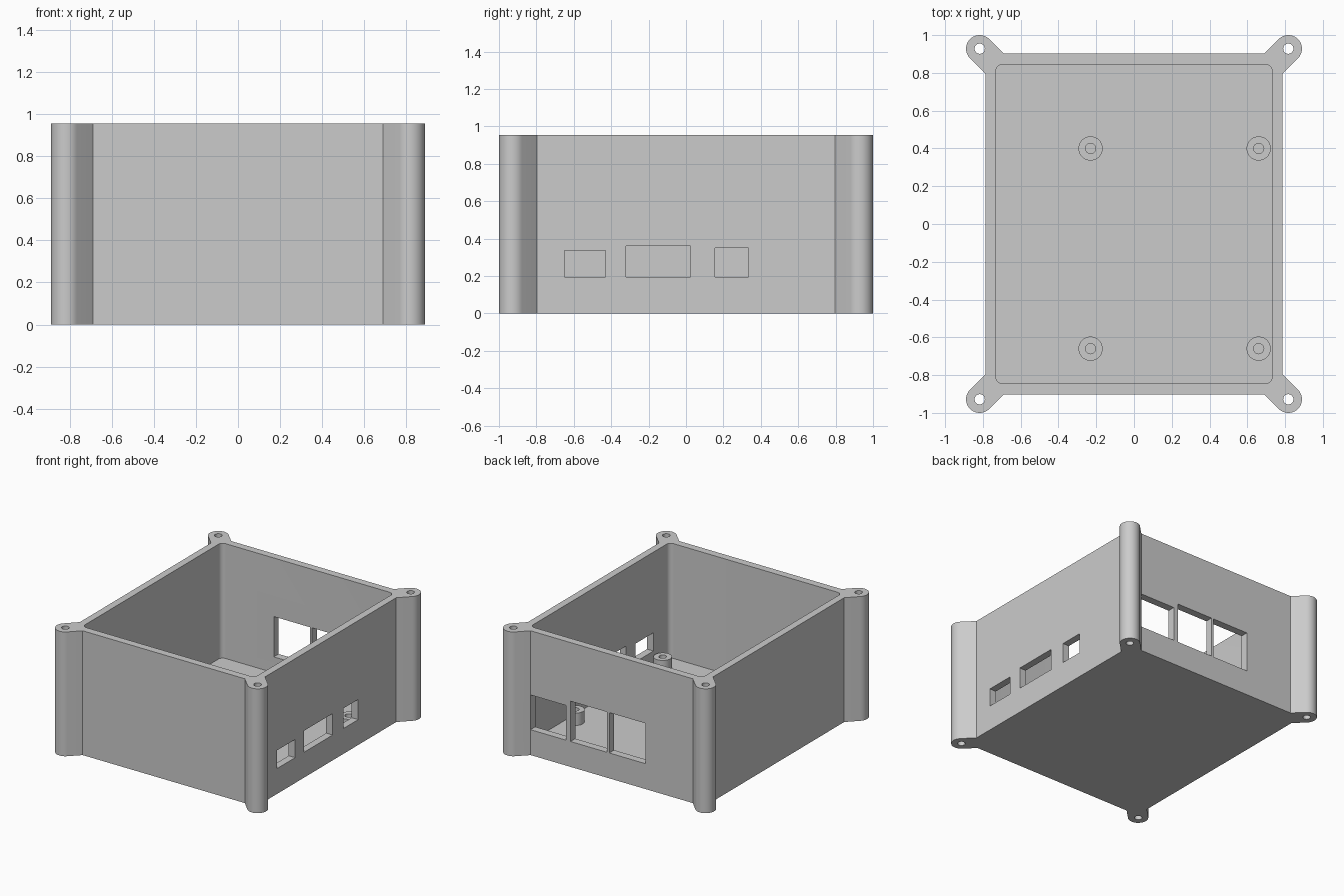
import bpy
import bmesh
from math import sin, cos, pi, radians, sqrt

old = bpy.data.objects.get("Cube")
if old:
    bpy.data.objects.remove(old, do_unlink=True)

# Main sizes
HALF_X, HALF_Y, HEIGHT = 0.787, 0.902, 0.955
WALL, FLOOR = 0.055, 0.073
LUG_X, LUG_Y, LUG_R, HOLE_R = 0.817, 0.928, 0.072, 0.027
STANDOFF_R, STANDOFF_TOP = 0.064, 0.168

grey = bpy.data.materials.new("light_grey")
grey.use_nodes = True
grey.diffuse_color = (0.6, 0.6, 0.6, 1)
grey.node_tree.nodes["Principled BSDF"].inputs["Base Color"].default_value = grey.diffuse_color


def arc(cx, cy, r, start, end, steps):
    angles = [radians(start + (end - start) * i / steps) for i in range(steps + 1)]
    return [(cx + r * cos(a), cy + r * sin(a)) for a in angles]


def circle(cx, cy, r, steps=40):
    return arc(cx, cy, r, 0, 360, steps)[:-1]


def four_corners(points):
    """Mirror the +x +y corner points into a full counter-clockwise outline."""
    outline = []
    for sx, sy in ((1, 1), (-1, 1), (-1, -1), (1, -1)):
        corner = [(sx * x, sy * y) for x, y in points]
        outline += corner if sx * sy > 0 else corner[::-1]
    return outline


def prism(name, outline, z0, z1):
    bm = bmesh.new()
    face = bm.faces.new([bm.verts.new((x, y, z0)) for x, y in outline])
    top = bmesh.ops.extrude_face_region(bm, geom=[face])["geom"]
    bmesh.ops.translate(bm, vec=(0, 0, z1 - z0),
                        verts=[v for v in top if isinstance(v, bmesh.types.BMVert)])
    bmesh.ops.recalc_face_normals(bm, faces=bm.faces)
    mesh = bpy.data.meshes.new(name)
    bm.to_mesh(mesh)
    bm.free()
    mesh.materials.append(grey)
    obj = bpy.data.objects.new(name, mesh)
    bpy.context.collection.objects.link(obj)
    return obj


def block(name, x0, x1, y0, y1, z0, z1):
    return prism(name, [(x0, y0), (x1, y0), (x1, y1), (x0, y1)], z0, z1)


def select(obj):
    bpy.ops.object.select_all(action="DESELECT")
    obj.select_set(True)
    bpy.context.view_layer.objects.active = obj


def cut(obj, cutter):
    select(obj)
    mod = obj.modifiers.new("cut", "BOOLEAN")
    mod.operation, mod.solver, mod.object = "DIFFERENCE", "EXACT", cutter
    bpy.ops.object.modifier_apply(modifier=mod.name)
    bpy.data.objects.remove(cutter, do_unlink=True)


def smooth(obj):
    select(obj)
    bpy.ops.object.shade_smooth_by_angle(angle=radians(30))


# Case body: rectangle with a diagonal screw lug at each corner
tangent = LUG_R / sqrt(2)
side_root = (HALF_X, LUG_Y - tangent - (LUG_X + tangent - HALF_X))
end_root = (LUG_X - tangent - (LUG_Y + tangent - HALF_Y), HALF_Y)
lug = [side_root] + arc(LUG_X, LUG_Y, LUG_R, -45, 135, 24) + [end_root]
body = prism("case_body", four_corners(lug), 0, HEIGHT)

# Cavity with rounded vertical corners
round_r = 0.036
in_x, in_y = HALF_X - WALL, HALF_Y - WALL - 0.003
cavity = four_corners(arc(in_x - round_r, in_y - round_r, round_r, 0, 90, 8))
cut(body, prism("cavity_cutter", cavity, FLOOR, HEIGHT + 0.1))

# Screw holes through the lugs
for sx in (-1, 1):
    for sy in (-1, 1):
        cut(body, prism("hole_cutter", circle(sx * LUG_X, sy * LUG_Y, HOLE_R),
                        -0.1, HEIGHT + 0.1))

# Small openings in the +x wall: y range and top
SILL = 0.195
for y0, y1, top in ((-0.65, -0.43, 0.335), (-0.32, 0.025, 0.36), (0.155, 0.335, 0.35)):
    cut(body, block("side_cutter", 0.7, 0.9, y0, y1, SILL, top))

# Large openings in the back wall: x range and top
for x0, x1, top in ((0.388, 0.69, 0.462), (0.04, 0.35, 0.505), (-0.287, 0.02, 0.505)):
    cut(body, block("back_cutter", x0, x1, 0.8, 1.0, SILL, top))
smooth(body)

# Hollow standoffs on the floor
for i, (x, y) in enumerate([(x, y) for x in (-0.23, 0.66) for y in (-0.66, 0.40)]):
    post = prism(f"standoff_{i + 1}", circle(x, y, STANDOFF_R), FLOOR - 0.01, STANDOFF_TOP)
    cut(post, prism("bore_cutter", circle(x, y, HOLE_R), 0, 1))
    smooth(post)
